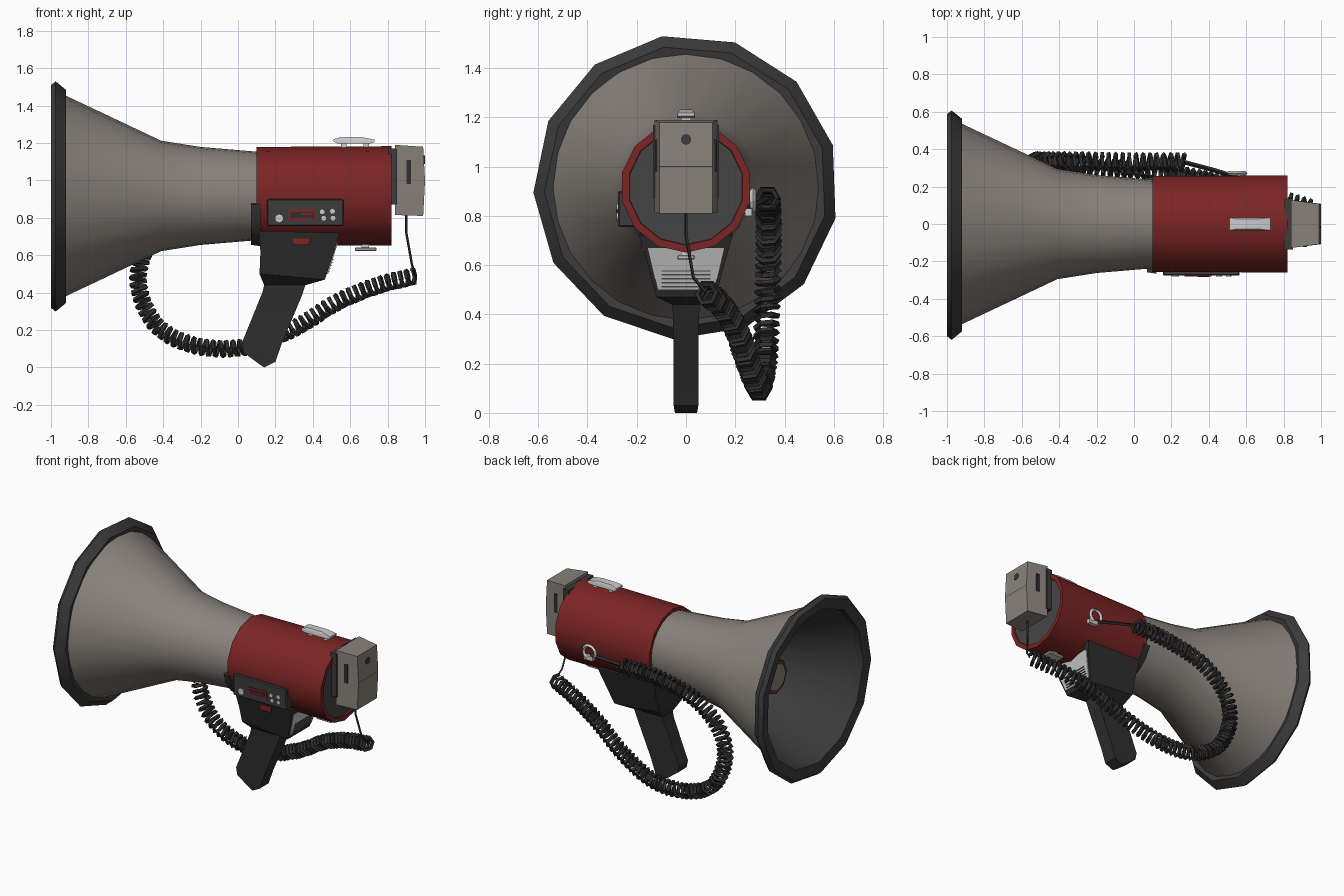
import bpy, bmesh, math
from mathutils import Vector

cube = bpy.data.objects.get("Cube")
if cube:
    bpy.data.objects.remove(cube, do_unlink=True)

AXIS_Z = 0.917


def material(name, r, g, b):
    m = bpy.data.materials.new(name)
    m.use_nodes = True
    m.diffuse_color = (r, g, b, 1)
    bsdf = m.node_tree.nodes["Principled BSDF"]
    bsdf.inputs["Base Color"].default_value = (r, g, b, 1)
    bsdf.inputs["Roughness"].default_value = 0.7
    return m


RED = material("red", 0.2, 0.018, 0.018)
BEIGE = material("warm grey", 0.25, 0.225, 0.2)
DARK = material("dark grey", 0.045, 0.045, 0.045)
CAP = material("cap grey", 0.06, 0.06, 0.06)
BLACK = material("black rubber", 0.028, 0.028, 0.028)
SILVER = material("silver", 0.6, 0.6, 0.6)


def finish(name, bm, mats, smooth=40):
    bmesh.ops.recalc_face_normals(bm, faces=bm.faces)
    me = bpy.data.meshes.new(name)
    bm.to_mesh(me)
    bm.free()
    for m in mats:
        me.materials.append(m)
    me.shade_smooth()
    me.set_sharp_from_angle(angle=math.radians(smooth))
    ob = bpy.data.objects.new(name, me)
    bpy.context.collection.objects.link(ob)
    return ob


def lathe(name, profile, sides, mats, start=0, sweep=360, closed=True, rule=None):
    """Spin an (x, radius) profile around the horn axis."""
    bm = bmesh.new()
    full = sweep == 360
    rings = []
    for i in range(sides if full else sides + 1):
        a = math.radians(start + sweep * i / sides)
        rings.append([bm.verts.new((x, r * math.cos(a), AXIS_Z + r * math.sin(a)))
                      for x, r in profile])
    n = len(profile)
    for i in range(sides):
        a, b = rings[i], rings[(i + 1) % len(rings)]
        for j in range(n if closed else n - 1):
            k = (j + 1) % n
            f = bm.faces.new((a[j], a[k], b[k], b[j]))
            f.material_index = rule(j) if rule else 0
    if not full:
        bm.faces.new(rings[0])
        bm.faces.new(rings[-1])
    bmesh.ops.remove_doubles(bm, verts=bm.verts, dist=0.0001)
    return finish(name, bm, mats)


def loft(name, sections, mat):
    """Join rectangles, each given by two (x, z) ends and a half width in y."""
    bm = bmesh.new()
    rings = [[bm.verts.new(c) for c in ((a[0], -w, a[1]), (b[0], -w, b[1]),
                                        (b[0], w, b[1]), (a[0], w, a[1]))]
             for a, b, w in sections]
    for p, q in zip(rings, rings[1:]):
        for j in range(4):
            k = (j + 1) % 4
            bm.faces.new((p[j], p[k], q[k], q[j]))
    bm.faces.new(rings[0])
    bm.faces.new(rings[-1])
    return finish(name, bm, [mat], 25)


def box(name, x, y, z, mat, bevel=0):
    bm = bmesh.new()
    bmesh.ops.create_cube(bm, size=1)
    for v in bm.verts:
        for i, (lo, hi) in enumerate((x, y, z)):
            v.co[i] = lo if v.co[i] < 0 else hi
    if bevel:
        bmesh.ops.bevel(bm, geom=bm.edges[:], offset=bevel, segments=1, affect='EDGES')
    return finish(name, bm, [mat], 20)


def tube(name, points, radius, mat, smooth=False):
    cu = bpy.data.curves.new(name, 'CURVE')
    cu.dimensions = '3D'
    cu.bevel_depth = radius
    cu.bevel_resolution = 0
    cu.use_fill_caps = True
    s = cu.splines.new('POLY')
    s.points.add(len(points) - 1)
    for p, co in zip(s.points, points):
        p.co = (*co, 1)
    s.use_smooth = smooth
    tmp = bpy.data.objects.new(name + "_path", cu)
    bpy.context.collection.objects.link(tmp)
    bpy.context.view_layer.update()
    me = bpy.data.meshes.new_from_object(tmp.evaluated_get(bpy.context.evaluated_depsgraph_get()))
    bpy.data.objects.remove(tmp, do_unlink=True)
    me.materials.clear()
    me.materials.append(mat)
    bpy.context.collection.objects.link(bpy.data.objects.new(name, me))


# Horn: warm outer wall, dark inner wall
outer = [(-0.95, 0.55), (-0.41, 0.295), (-0.2, 0.262), (0.12, 0.235)]
inner = [(x, r - 0.012) for x, r in reversed(outer)]
lathe("horn", outer + inner, 24, [BEIGE, DARK], rule=lambda j: int(j >= len(outer)))
lathe("horn_throat", [(0.08, 0), (0.08, 0.23)], 24, [DARK], closed=False)
lathe("horn_rim", [(-0.93, 0.535), (-0.92, 0.575), (-0.975, 0.62), (-1.0, 0.6), (-0.99, 0.53)],
      13, [DARK], start=99)

# Driver inside the horn mouth
lathe("inner_driver", [(-0.69, 0), (-0.69, 0.12), (-0.6, 0.11), (-0.58, 0.13), (-0.53, 0.13),
                       (-0.5, 0.1), (0.08, 0.1)], 8, [RED], closed=False)
lathe("inner_driver_cap", [(-0.69, 0), (-0.7, 0), (-0.7, 0.095), (-0.69, 0.095)], 8, [BEIGE])

# Red body with its end cap
lathe("body", [(0.1, 0.22), (0.1, 0.262), (0.82, 0.266), (0.82, 0.236), (0.8, 0.23)],
      14, [RED], start=90, closed=False)
lathe("body_end_cap", [(0.78, 0), (0.812, 0), (0.812, 0.236), (0.78, 0.236)], 14, [CAP], start=90)
lathe("lower_collar", [(0.07, 0.235), (0.07, 0.262), (0.12, 0.27), (0.12, 0.235)],
      8, [DARK], start=-170, sweep=150)

# Handle flaring into its mount, with the trigger plate
loft("handle", [((0.11, 0.73), (0.545, 0.72), 0.19), ((0.12, 0.62), (0.515, 0.62), 0.16),
                ((0.115, 0.5), (0.465, 0.47), 0.12), ((0.14, 0.44), (0.36, 0.44), 0.056),
                ((0.13, 0.4), (0.34, 0.38), 0.052), ((0.02, 0.13), (0.235, 0.13), 0.05),
                ((0.03, 0.08), (0.2, 0.03), 0.05), ((0.11, 0.02), (0.14, 0.0), 0.045)], BLACK)
loft("trigger_plate", [((0.44, 0.5), (0.482, 0.5), 0.115), ((0.49, 0.67), (0.535, 0.67), 0.155)], SILVER)
for i in range(5):
    z = 0.51 + 0.016 * i
    x = 0.485 + 0.31 * (z - 0.5)
    box(f"trigger_groove_{i + 1}", (x - 0.02, x + 0.002), (-0.1, 0.1), (z, z + 0.005), CAP)
box("mount_window", (0.295, 0.38), (-0.181, -0.17), (0.655, 0.69), RED)

# Control panel on the front side
box("control_panel", (0.155, 0.565), (-0.276, -0.2), (0.755, 0.9), DARK, 0.006)
box("panel_slot", (0.27, 0.415), (-0.28, -0.27), (0.785, 0.845), RED)
box("panel_slot_frame", (0.28, 0.405), (-0.282, -0.27), (0.8, 0.83), BLACK)
box("panel_slider", (0.34, 0.40), (-0.284, -0.27), (0.815, 0.826), RED)


def disc(name, x, y, z, r, mat, axis='Y'):
    bm = bmesh.new()
    bmesh.ops.create_cone(bm, cap_ends=True, segments=10, radius1=r, radius2=r, depth=0.009)
    for v in bm.verts:
        a, b, d = v.co
        v.co = (x + a, y + d, z + b) if axis == 'Y' else (x + d, y + a, z + b)
    finish(name, bm, [mat])


disc("volume_knob", 0.22, -0.277, 0.797, 0.021, SILVER)
for i, (x, z) in enumerate(((0.45, 0.832), (0.505, 0.835), (0.458, 0.798), (0.508, 0.798))):
    disc(f"panel_button_{i + 1}", x, -0.277, z, 0.013, SILVER)

# Microphone block behind the body
box("microphone_bracket", (0.805, 0.85), (-0.135, 0.135), (0.87, 1.17), DARK)
mic = bmesh.new()
rings = []
for x, w, zs in ((0.84, 0.128, (0.815, 1.0, 1.19)), (0.99, 0.108, (0.81, 1.0, 1.18))):
    bulge = 0.01 if x > 0.9 else 0
    rings.append([mic.verts.new((x + (bulge if i == 1 else 0), s * w, z))
                  for s in (-1, 1) for i, z in (list(enumerate(zs))[::s])])
mic.faces.new(rings[0])
for j in range(6):
    k = (j + 1) % 6
    mic.faces.new((rings[0][j], rings[0][k], rings[1][k], rings[1][j]))
b = rings[1]
for quad in ((0, 1, 4, 5), (1, 2, 3, 4)):
    # Ring order runs around the outline, so these split upper and lower halves
    ordered = sorted((b[q] for q in range(6)), key=lambda v: v.co.z)
    half = ordered[:4] if quad[0] == 0 else ordered[2:]
    lo = sorted(half[:2], key=lambda v: v.co.y)
    hi = sorted(half[2:], key=lambda v: -v.co.y)
    mic.faces.new(lo + hi)
finish("microphone", mic, [BEIGE], 2)
disc("microphone_hole", 0.994, 0, 1.11, 0.022, DARK, 'X')
box("microphone_seam", (0.85, 1.0), (-0.108, 0.108), (0.998, 1.002), DARK)
for side, s in (("right", -1), ("left", 1)):
    ys = sorted((s * 0.1, s * 0.123))
    box(f"microphone_switch_{side}", (0.9, 0.925), ys, (0.98, 1.11), BLACK)

# Strap clips on top, underneath and on the far side
loft("top_clip", [((0.53, 1.198), (0.71, 1.198), 0.036), ((0.51, 1.21), (0.73, 1.205), 0.036),
                  ((0.51, 1.22), (0.73, 1.218), 0.034), ((0.55, 1.232), (0.66, 1.232), 0.026)], SILVER)
for i, x in enumerate((0.55, 0.67)):
    box(f"top_clip_foot_{i + 1}", (x, x + 0.03), (-0.02, 0.02), (1.16, 1.21), SILVER)
box("bottom_clip", (0.625, 0.74), (-0.036, 0.036), (0.622, 0.642), SILVER, 0.005)
box("bottom_clip_foot", (0.66, 0.7), (-0.02, 0.02), (0.63, 0.67), SILVER)
hook = [(0.55 + 0.045 * math.cos(a), 0.272, 0.86 + 0.045 * math.sin(a))
        for a in (math.radians(30 * i - 60) for i in range(10))]
tube("side_hook", hook, 0.012, SILVER)
box("side_hook_base", (0.53, 0.6), (0.24, 0.268), (0.8, 0.83), SILVER)

# Coiled cord hanging from the far side round to the microphone
path = [Vector(p) for p in (
    (0.27, 0.33, 0.87), (0, 0.33, 0.86), (-0.3, 0.335, 0.79), (-0.49, 0.335, 0.63),
    (-0.53, 0.33, 0.43), (-0.43, 0.32, 0.22), (-0.22, 0.3, 0.115), (0.04, 0.29, 0.11),
    (0.3, 0.25, 0.21), (0.53, 0.2, 0.35), (0.75, 0.14, 0.44), (0.95, 0.08, 0.49))]


def catmull(pts, steps):
    ext = [2 * pts[0] - pts[1]] + pts + [2 * pts[-1] - pts[-2]]
    out = []
    for p0, p1, p2, p3 in zip(ext, ext[1:], ext[2:], ext[3:]):
        for i in range(steps):
            t = i / steps
            out.append(0.5 * (2 * p1 + (p2 - p0) * t + (2 * p0 - 5 * p1 + 4 * p2 - p3) * t * t
                              + (3 * p1 - p0 - 3 * p2 + p3) * t ** 3))
    return out + [pts[-1]]


line = catmull(path, 50)
coil, length = [], 0
PITCH, STEP, nxt = 0.037, 0.037 / 6, 0
for p, q in zip(line, line[1:]):
    t = (q - p).normalized()
    u = (Vector((0, 1, 0)) - t * t.y).normalized()
    v = t.cross(u)
    seg = (q - p).length
    while nxt <= length + seg:
        a = 2 * math.pi * nxt / PITCH
        coil.append(p + t * (nxt - length) + 0.043 * (u * math.cos(a) + v * math.sin(a)))
        nxt += STEP
    length += seg
tube("coiled_cord", coil, 0.013, BLACK)
tube("cord_lead", [(0.55, 0.25, 0.83), (0.42, 0.29, 0.85), tuple(path[0])], 0.012, BLACK)
tube("microphone_lead", [tuple(path[-1]), (0.93, 0.03, 0.55), (0.9, 0, 0.72), (0.9, 0, 0.83)], 0.007, BLACK)
